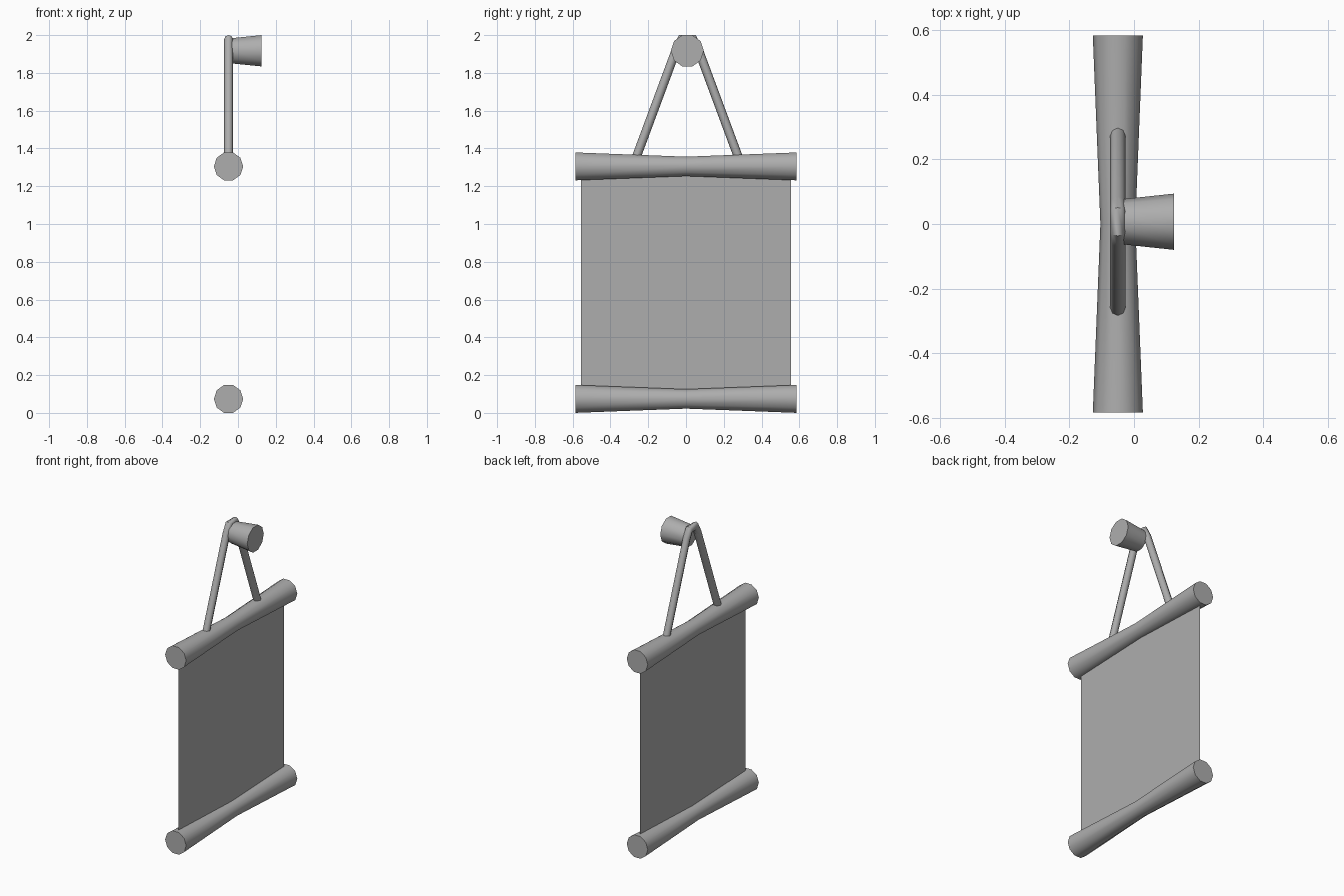
import bpy, math
from mathutils import Vector

cube = bpy.data.objects.get("Cube")
if cube:
    bpy.data.objects.remove(cube, do_unlink=True)

grey = bpy.data.materials.new("plain grey")
grey.use_nodes = True
colour = (0.42, 0.42, 0.42, 1)
grey.diffuse_color = colour
grey.node_tree.nodes["Principled BSDF"].inputs["Base Color"].default_value = colour

HANG_X = -0.05     # plane of the banner
PEG_Y = 0.007      # centre of peg and cord
ROD_Z = {"top_rod": 1.305, "bottom_rod": 0.074}


def add_mesh(name, verts, faces):
    mesh = bpy.data.meshes.new(name)
    mesh.from_pydata(verts, [], faces)
    mesh.materials.append(grey)
    obj = bpy.data.objects.new(name, mesh)
    bpy.context.collection.objects.link(obj)
    return obj


def tube(name, rings, side, sides):
    """Skin a capped tube over (centre, radius, up) rings; side is the shared cross axis."""
    verts, faces = [], []
    for centre, radius, up in rings:
        for i in range(sides):
            a = math.tau * i / sides
            verts.append(Vector(centre) + radius * (math.cos(a) * Vector(side) + math.sin(a) * Vector(up)))
    for r in range(len(rings) - 1):
        for i in range(sides):
            j = (i + 1) % sides
            faces.append((r * sides + i, r * sides + j, (r + 1) * sides + j, (r + 1) * sides + i))
    last = (len(rings) - 1) * sides
    faces.append(tuple(reversed(range(sides))))
    faces.append(tuple(range(last, last + sides)))
    obj = add_mesh(name, verts, faces)
    bpy.ops.object.select_all(action="DESELECT")
    obj.select_set(True)
    bpy.context.view_layer.objects.active = obj
    bpy.ops.object.mode_set(mode="EDIT")
    bpy.ops.mesh.select_all(action="SELECT")
    bpy.ops.mesh.normals_make_consistent(inside=False)
    bpy.ops.object.mode_set(mode="OBJECT")
    bpy.ops.object.shade_smooth_by_angle(angle=math.radians(50))
    return obj


UP = (0, 0, 1)

# Waisted rods
for name, z in ROD_Z.items():
    tube(name, [((HANG_X, y, z), r, UP) for y, r in ((-0.584, 0.0775), (0, 0.054), (0.584, 0.0775))],
         (1, 0, 0), 10)

# Cloth sheet between the rods
low, high = ROD_Z["bottom_rod"], ROD_Z["top_rod"]
add_mesh("cloth", [(HANG_X, y, z) for y, z in
                   ((-0.555, low), (0.555, low), (0.555, high), (-0.555, high))], [(0, 1, 2, 3)])

# Wall peg, flaring outwards
tube("peg", [((x, PEG_Y, 1.917), r, UP) for x, r in ((-0.035, 0.07), (0.124, 0.087))], (0, 1, 0), 10)

# Hanging cord: one half of the path, mirrored over the peg
half = [(-0.277, 1.335), (-0.057, 1.928), (-0.03, 1.977)]
path = [Vector((HANG_X, PEG_Y + y, z)) for y, z in half + [(-y, z) for y, z in reversed(half)]]
rings = []
for i, p in enumerate(path):
    before = (p - path[i - 1]).normalized() if i else (path[1] - p).normalized()
    after = (path[i + 1] - p).normalized() if i < len(path) - 1 else before
    along = (before + after).normalized()
    up = Vector((1, 0, 0)).cross(along)
    rings.append((p, 0.0235, up / along.dot(before)))
tube("cord", rings, (1, 0, 0), 8)
